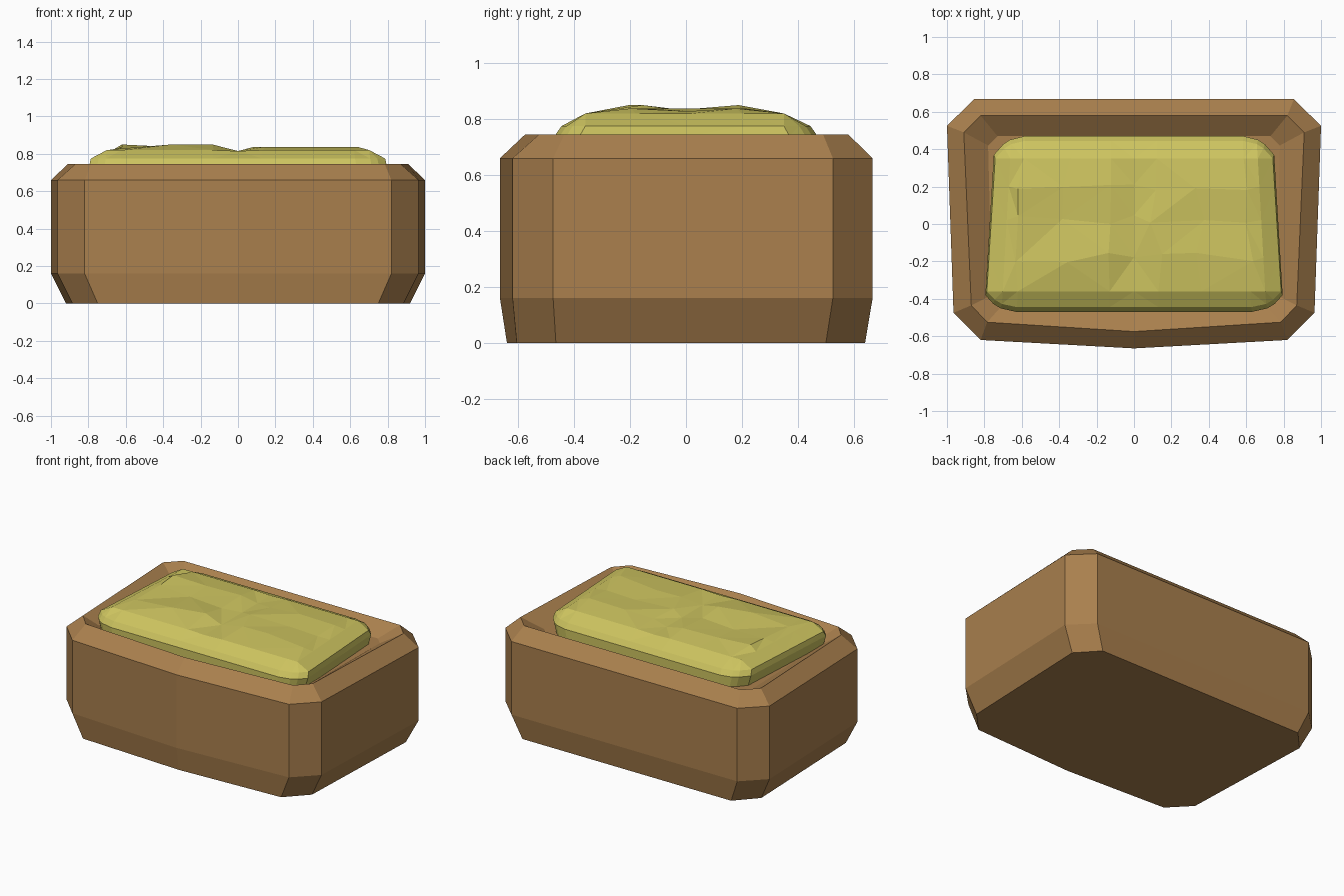
import bpy, bmesh, random

if "Cube" in bpy.data.objects:
    bpy.data.objects.remove(bpy.data.objects["Cube"])

random.seed(4)


def material(name, rgb):
    m = bpy.data.materials.new(name)
    m.diffuse_color = (*rgb, 1)
    m.use_nodes = True
    m.node_tree.nodes["Principled BSDF"].inputs["Base Color"].default_value = m.diffuse_color
    return m


def finish(bm, name, mat):
    bmesh.ops.recalc_face_normals(bm, faces=bm.faces)
    me = bpy.data.meshes.new(name)
    bm.to_mesh(me)
    bm.free()
    me.materials.append(mat)
    ob = bpy.data.objects.new(name, me)
    bpy.context.collection.objects.link(ob)
    return ob


def bridge(bm, a, b):
    n = len(a)
    for i in range(n):
        j = (i + 1) % n
        bm.faces.new((a[i], a[j], b[j], b[i]))


brown = material("brown_crust", (0.40, 0.215, 0.075))
yellow = material("yellow_filling", (0.61, 0.55, 0.115))

# Box: stacked outlines, each given as its right half from front to back
levels = [
    (0.00, [(0.75, -0.605), (0.885, -0.465), (0.92, 0.50), (0.79, 0.64)], -0.64),
    (0.16, [(0.82, -0.62), (0.965, -0.475), (1.0, 0.525), (0.855, 0.667)], -0.665),
    (0.66, [(0.82, -0.62), (0.965, -0.475), (1.0, 0.525), (0.855, 0.667)], -0.665),
    (0.745, [(0.785, -0.525), (0.87, -0.435), (0.91, 0.49), (0.82, 0.58)], -0.575),
    (0.67, [(0.70, -0.43), (0.76, -0.38), (0.78, 0.42), (0.73, 0.47)], -0.47),
]
bm = bmesh.new()
rings = []
for z, half, front in levels:
    outline = [(0, front)] + half + [(-x, y) for x, y in reversed(half)]
    rings.append([bm.verts.new((x, y, z)) for x, y in outline])
for a, b in zip(rings, rings[1:]):
    bridge(bm, a, b)
bm.faces.new(rings[0])
bm.faces.new(rings[-1])
finish(bm, "box", brown)

# Filling: lumpy faceted grid, dipping along the middle
right = [0.13, 0.36, 0.62, 0.70, 0.785]
xs = [-x for x in reversed(right)] + [0] + right
ys = [-0.445, -0.36, -0.18, 0.02, 0.20, 0.35, 0.445]
nx, ny = len(xs), len(ys)
bm = bmesh.new()
grid = []
for j, y in enumerate(ys):
    row = []
    for i, x in enumerate(xs):
        ring = min(i, j, nx - 1 - i, ny - 1 - j)
        z = (0.775, 0.82, 0.85, 0.85)[min(ring, 3)]
        px, py = x * (1 - 0.08 * (y + 0.33)), y
        if ring >= 2:
            px += random.uniform(-0.04, 0.04)
            py += random.uniform(-0.03, 0.03)
            z -= random.choice((0, 0, 0.012, 0.022))
        if x == 0:
            px, z = 0, min(z, 0.815)
        # Cut the four corners
        if i in (0, nx - 1) and j in (0, ny - 1):
            px, py = px * 0.94, py * 0.91
        elif j in (0, ny - 1) and i in (1, nx - 2):
            py *= 0.96
        row.append(bm.verts.new((px, py, z)))
    grid.append(row)
for j in range(ny - 1):
    for i in range(nx - 1):
        bm.faces.new((grid[j][i], grid[j][i + 1], grid[j + 1][i + 1], grid[j + 1][i]))

# Skirt of the filling, running down into the box
border = (grid[0] + [r[-1] for r in grid[1:-1]] + grid[-1][::-1]
          + [r[0] for r in grid[-2:0:-1]])
for dx, dy, z in ((1.01, 1.055, 0.74), (0.97, 1.0, 0.66)):
    lower = [bm.verts.new((v.co.x * dx, v.co.y * dy, z)) for v in border]
    bridge(bm, border, lower)
    border = lower
bm.faces.new(border)
bmesh.ops.triangulate(bm, faces=[f for f in bm.faces if len(f.verts) == 4])
finish(bm, "filling", yellow)
